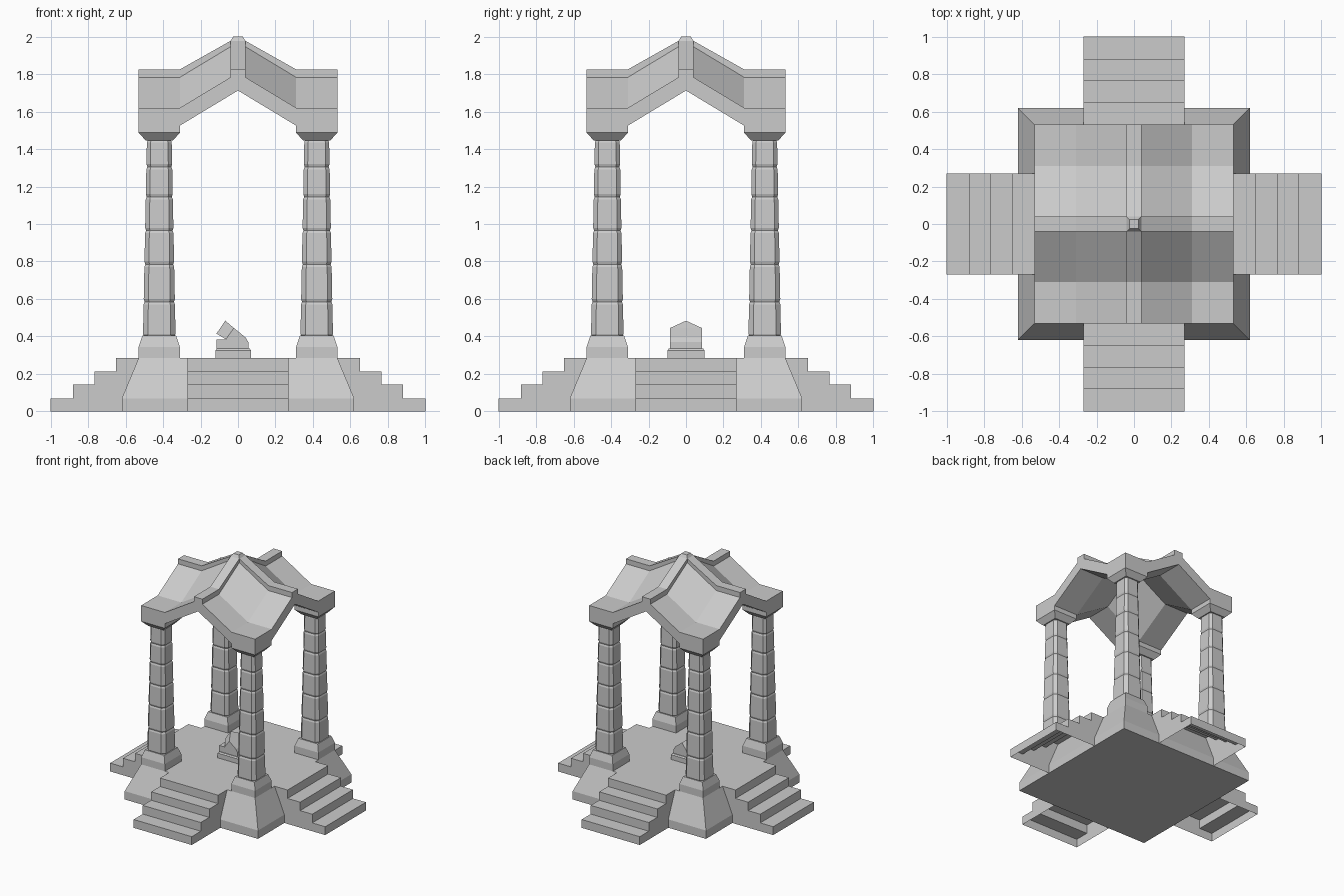
import bpy, bmesh
from math import pi
from mathutils import Matrix

if "Cube" in bpy.data.objects:
    bpy.data.objects.remove(bpy.data.objects["Cube"])


def make(name, bm):
    bmesh.ops.recalc_face_normals(bm, faces=bm.faces)
    me = bpy.data.meshes.new(name)
    bm.to_mesh(me)
    bm.free()
    ob = bpy.data.objects.new(name, me)
    bpy.context.collection.objects.link(ob)
    return ob


def loft(bm, rings, cx=0.0, cy=0.0, caps=True):
    """Stack square rings (half_x, half_y, corner_cut, z)."""
    prev = None
    for i, (hx, hy, c, z) in enumerate(rings):
        if c:
            pts = [(hx, -hy + c), (hx, hy - c), (hx - c, hy), (-hx + c, hy),
                   (-hx, hy - c), (-hx, -hy + c), (-hx + c, -hy), (hx - c, -hy)]
        else:
            pts = [(hx, -hy), (hx, hy), (-hx, hy), (-hx, -hy)]
        cur = [bm.verts.new((cx + x, cy + y, z)) for x, y in pts]
        if prev:
            n = len(cur)
            for k in range(n):
                bm.faces.new((prev[k], prev[(k + 1) % n], cur[(k + 1) % n], cur[k]))
        if caps and i in (0, len(rings) - 1):
            bm.faces.new(cur)
        prev = cur


def prism(bm, profile, half, skip=()):
    """Extrude an x-z profile across y; skip lists the edges left open."""
    a = [bm.verts.new((x, -half, z)) for x, z in profile]
    b = [bm.verts.new((x, half, z)) for x, z in profile]
    bm.faces.new(a)
    bm.faces.new(b[::-1])
    n = len(a)
    for k in range(n):
        if k not in skip:
            bm.faces.new((a[k], b[k], b[(k + 1) % n], a[(k + 1) % n]))


# Plinth with battered sides
bm = bmesh.new()
loft(bm, [(.62, .62, 0, 0), (.62, .62, 0, .07), (.53, .53, 0, .285)])
make("plinth", bm)

# Four stairs, open underneath
steps = [(.53, 0), (1, 0), (1, .07), (.88, .07), (.88, .143), (.767, .143),
         (.767, .214), (.65, .214), (.65, .285), (.53, .285)]
for i in range(4):
    bm = bmesh.new()
    prism(bm, steps, .27, skip=(0, 9))
    bm.transform(Matrix.Rotation(i * pi / 2, 4, 'Z'))
    make("stairs_%d" % i, bm)

# Four columns: square foot, tapered shaft of cut-corner drums, flared capital
joints = [.40, .585, .785, .965, 1.145, 1.305, 1.45]
for sx in (-1, 1):
    for sy in (-1, 1):
        at = (.42 * sx, .42 * sy)
        bm = bmesh.new()
        loft(bm, [(.11, .11, 0, .285), (.11, .11, 0, .345), (.09, .09, 0, .405)], *at)
        make("column_foot", bm)

        bm = bmesh.new()
        rings = []
        for z0, z1 in zip(joints, joints[1:]):
            for z, inset in ((z0, .005), (z0 + .014, 0), (z1 - .014, 0), (z1, .005)):
                h = .087 - .021 * (z - .4) / 1.05 - inset
                if not rings or z > rings[-1][3]:
                    rings.append((h, h, h * .3, z))
        loft(bm, rings, *at)
        make("column_shaft", bm)

        bm = bmesh.new()
        loft(bm, [(.072, .072, 0, 1.445), (.11, .11, 0, 1.487), (.11, .11, 0, 1.525)], *at)
        make("capital", bm)

# Cross-gabled roof shell: the same profile swept along both axes
xs = [-.53, -.31, 0, .31, .53]
rise = [0, 0, .187, 0, 0]
bm = bmesh.new()
lo, hi = [[[bm.verts.new((x, y, z + rise[i] + rise[j])) for j, y in enumerate(xs)]
           for i, x in enumerate(xs)] for z in (1.525, 1.62)]
for i in range(4):
    for g in (lo, hi):
        for j in range(4):
            bm.faces.new((g[i][j], g[i + 1][j], g[i + 1][j + 1], g[i][j + 1]))
    for e in (0, 4):
        bm.faces.new((lo[i][e], lo[i + 1][e], hi[i + 1][e], hi[i][e]))
        bm.faces.new((lo[e][i], lo[e][i + 1], hi[e][i + 1], hi[e][i]))
make("roof", bm)

# Crossing ridge ribs
top = [(-.53, 1.825), (-.31, 1.825), (-.04, 1.977), (.04, 1.977), (.31, 1.825), (.53, 1.825)]
for i in range(2):
    bm = bmesh.new()
    prism(bm, top + [(x, z - .06) for x, z in top[::-1]], .04)
    bm.transform(Matrix.Rotation(i * pi / 2, 4, 'Z'))
    make("ridge_rib_%d" % i, bm)

# Finial at the crossing
bm = bmesh.new()
loft(bm, [(.04, .04, 0, 1.95), (.04, .04, 0, 1.977), (.025, .025, 0, 2.0)])
make("finial", bm)

# Altar: low base, body and slanted pointed tablet facing +x
bm = bmesh.new()
loft(bm, [(.095, .10, 0, .28), (.095, .10, 0, .325), (.088, .092, 0, .335)], -.025)
make("altar_base", bm)
bm = bmesh.new()
prism(bm, [(-.115, .33), (.055, .33), (.055, .37), (.04, .395), (-.022, .445),
           (-.065, .385), (-.115, .385)], .085)
make("altar_body", bm)
bm = bmesh.new()
tri = [[bm.verts.new(p) for p in ((a[0], -.085, a[1]), (t[0], 0, t[1]), (a[0], .085, a[1]))]
       for a, t in (((-.022, .445), (-.068, .484)), ((-.065, .385), (-.115, .415)))]
bm.faces.new(tri[0])
bm.faces.new(tri[1])
for k in range(3):
    n = (k + 1) % 3
    bm.faces.new((tri[0][k], tri[0][n], tri[1][n], tri[1][k]))
make("altar_tablet_peak", bm)
